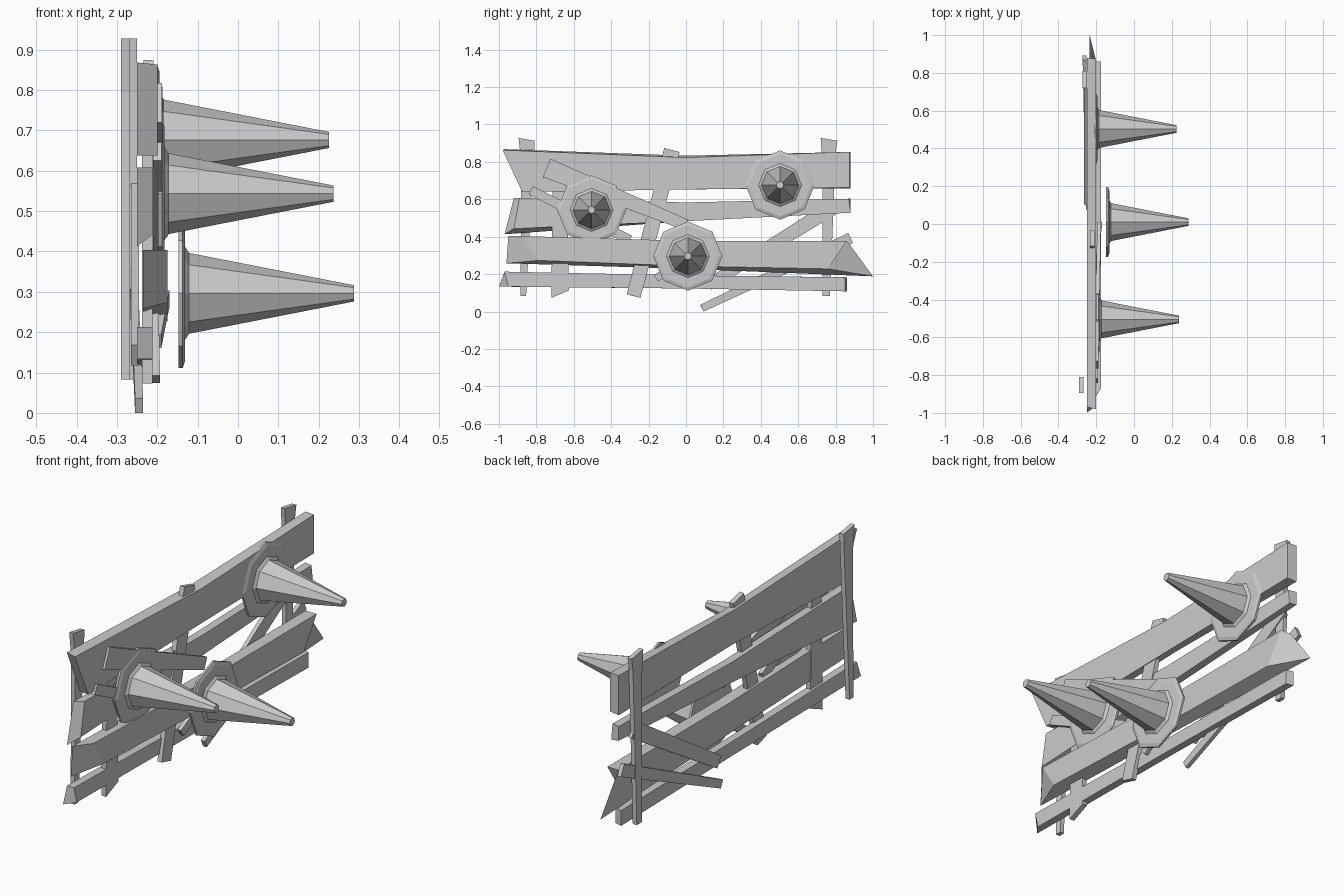
import bpy, bmesh
from math import sin, cos, pi
from mathutils import Vector

if "Cube" in bpy.data.objects:
    bpy.data.objects.remove(bpy.data.objects["Cube"])


def finish(name, bm):
    bmesh.ops.recalc_face_normals(bm, faces=bm.faces)
    me = bpy.data.meshes.new(name)
    bm.to_mesh(me)
    bm.free()
    ob = bpy.data.objects.new(name, me)
    bpy.context.collection.objects.link(ob)
    return ob


def loft(name, rings):
    """Skin a closed solid through equal-length rings of points."""
    bm = bmesh.new()
    vs = [[bm.verts.new(p) for p in r] for r in rings]
    n = len(vs[0])
    for a, b in zip(vs, vs[1:]):
        for i in range(n):
            j = (i + 1) % n
            bm.faces.new((a[i], a[j], b[j], b[i]))
    bm.faces.new(vs[0])
    bm.faces.new(vs[-1])
    return finish(name, bm)


def plank(name, xb, xf, back, front=None):
    """Board from a (y, z) outline at depth xb to one at depth xf."""
    loft(name, [[(xb, y, z) for y, z in back],
                [(xf, y, z) for y, z in front or back]])


def brace(name, a, b, w0, w1, t=0.02):
    """Tapered board between two 3D points, lying in the wall plane."""
    a, b = Vector(a), Vector(b)
    d = (b - a).normalized()
    s = d.cross(Vector((1, 0, 0))).normalized()
    u = s.cross(d) * t / 2
    loft(name, [[p + s * w / 2 + u, p - s * w / 2 + u,
                 p - s * w / 2 - u, p + s * w / 2 - u]
                for p, w in ((a, w0), (b, w1))])


def spike(name, tip, y, z):
    """Eight-sided mounting plate with a long blunt cone."""
    prof = [(-.435, .185), (-.425, .185), (-.419, .167),
            (-.419, .115), (-.409, .10), (0, .02)]
    loft(name, [[(tip + x, y + r * sin(i * pi / 4), z + r * cos(i * pi / 4))
                 for i in range(8)] for x, r in prof])


# Horizontal boards
plank("top_board", -.25, -.2,
      [(-.97, .875), (0, .84), (.88, .86), (.88, .665), (0, .675), (-.87, .645)],
      [(-.98, .87), (0, .83), (.875, .86), (.875, .67), (0, .66), (-.875, .645)])
plank("upper_middle_board", -.25, -.21,
      [(-.92, .615), (0, .59), (.88, .61), (.88, .54), (0, .49), (-.97, .42)],
      [(-.89, .615), (0, .59), (.87, .61), (.88, .535), (0, .49), (-.92, .45)])
plank("lower_middle_board", -.235, -.175,
      [(-.95, .41), (0, .385), (.86, .385), (1, .195), (0, .235), (-.96, .265)],
      [(-.87, .41), (0, .385), (.86, .385), (.76, .235), (0, .25), (-.79, .28)])
plank("bottom_board", -.25, -.212,
      [(-.97, .22), (0, .2), (.86, .19), (.86, .115), (0, .13), (-1, .14)],
      [(-.97, .22), (0, .2), (.85, .19), (.85, .115), (0, .13), (-.95, .14)])

# Upright posts
plank("left_post", -.29, -.268, [(-.895, .935), (-.81, .92), (-.81, .88),
                                 (-.855, .09), (-.885, .09), (-.88, .8)])
plank("right_post", -.272, -.25, [(.72, .935), (.81, .92), (.8, .86),
                                  (.77, .09), (.73, .09), (.73, .8)])
plank("inner_post", -.238, -.212, [(-.71, .86), (-.64, .85),
                                   (-.625, .12), (-.72, .08)])

# Diagonal bracing boards
brace("leaning_brace", (-.222, -.075, .87), (-.205, -.28, .09), .085, .075, .024)
brace("rear_brace_high", (-.255, .12, .15), (-.255, .78, .56), .06, .08)
brace("rear_brace_low", (-.245, .085, .025), (-.262, .88, .40), .04, .06)
brace("front_brace_long", (-.198, -.745, .775), (-.185, 0, .47), .105, .06)
brace("front_brace_short", (-.2, -.83, .655), (-.2, -.3, .39), .05, .05)
brace("small_brace_end", (-.2, -.16, .185), (-.18, 0, .29), .04, .05)

# Spikes
for name, tip, y, z in (("left_spike", .237, -.505, .55),
                        ("middle_spike", .288, .01, .303),
                        ("right_spike", .225, .503, .683)):
    spike(name, tip, y, z)

# Rest the lowest brace corner on the ground
bpy.context.view_layer.update()
low = min(v.co.z for o in bpy.data.objects for v in o.data.vertices)
for o in bpy.data.objects:
    o.location.z -= low
